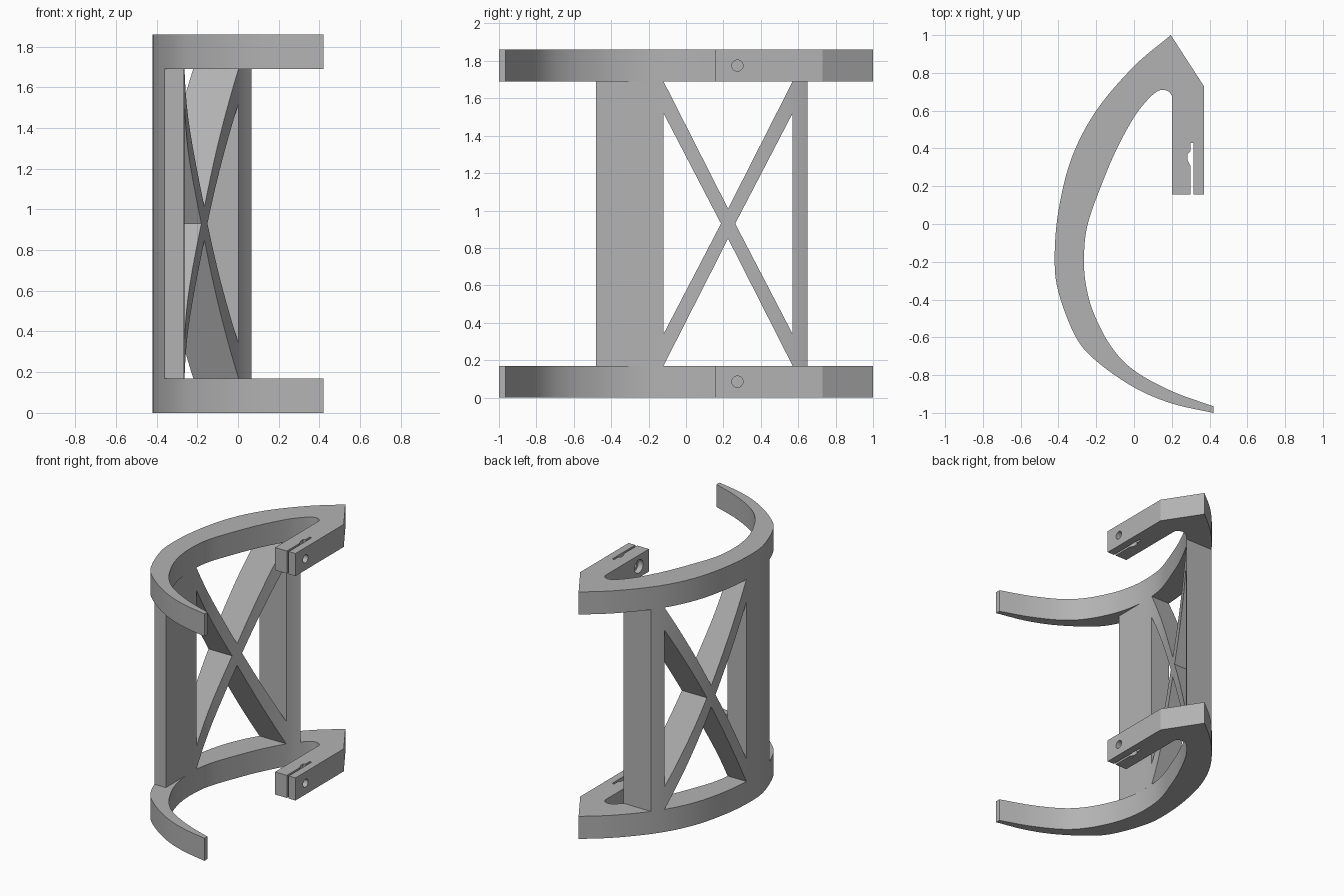
import bpy, bmesh, math
from mathutils import Matrix, Vector

if "Cube" in bpy.data.objects:
    bpy.data.objects.remove(bpy.data.objects["Cube"])

BAND = 0.17            # height of each hooked band
HEIGHT = 1.86
FRONT, BACK = -0.48, 0.65   # extent of the connecting wall

grey = bpy.data.materials.new("plain grey")
grey.use_nodes = True
grey.diffuse_color = (0.45, 0.45, 0.45, 1)
grey.node_tree.nodes["Principled BSDF"].inputs["Base Color"].default_value = grey.diffuse_color


def spline(pts, steps=6):
    """Smooth curve through the given points."""
    p = [Vector(q) for q in pts]
    p = [2 * p[0] - p[1]] + p + [2 * p[-1] - p[-2]]
    out = []
    for a, b, c, d in zip(p, p[1:], p[2:], p[3:]):
        for i in range(steps):
            t = i / steps
            out.append(0.5 * (2 * b + (c - a) * t + (2 * a - 5 * b + 4 * c - d) * t * t
                              + (3 * b - a - 3 * c + d) * t ** 3))
    return [tuple(v) for v in out] + [tuple(p[-2])]


def span(curve, lo, hi):
    """Part of a curve between two y values, with exact ends."""
    out = []
    for (x0, y0), (x1, y1) in zip(curve, curve[1:]):
        if lo < y0 < hi:
            out.append((x0, y0))
        for y in (lo, hi):
            if min(y0, y1) <= y < max(y0, y1):
                out.append((x0 + (x1 - x0) * (y - y0) / (y1 - y0), y))
    return out


def prism(name, outline, start, depth):
    """Solid from a closed 3D outline pushed along a vector."""
    bm = bmesh.new()
    face = bm.faces.new([bm.verts.new(Vector(p) + Vector(start)) for p in outline])
    top = bmesh.ops.extrude_face_region(bm, geom=[face])
    bmesh.ops.translate(bm, vec=depth,
                        verts=[g for g in top["geom"] if isinstance(g, bmesh.types.BMVert)])
    bmesh.ops.recalc_face_normals(bm, faces=bm.faces)
    return finish(name, bm)


def finish(name, bm):
    mesh = bpy.data.meshes.new(name)
    bm.to_mesh(mesh)
    bm.free()
    mesh.materials.append(grey)
    obj = bpy.data.objects.new(name, mesh)
    bpy.context.collection.objects.link(obj)
    return obj


def rod(name, radius, x0, x1, y, z):
    """Cylinder lying along x."""
    bm = bmesh.new()
    bmesh.ops.create_cone(bm, cap_ends=True, segments=32, radius1=radius, radius2=radius,
                          depth=x1 - x0, matrix=Matrix.Translation(((x0 + x1) / 2, y, z))
                          @ Matrix.Rotation(math.pi / 2, 4, 'Y'))
    return finish(name, bm)


def carve(obj, cutters):
    """Cut shapes out of a part, then shade it."""
    bpy.ops.object.select_all(action='DESELECT')
    bpy.context.view_layer.objects.active = obj
    obj.select_set(True)
    for c in cutters:
        c.hide_render = True
        mod = obj.modifiers.new("cut", 'BOOLEAN')
        mod.operation, mod.solver, mod.object = 'DIFFERENCE', 'EXACT', c
        bpy.ops.object.modifier_apply(modifier=mod.name)
        bpy.data.objects.remove(c)
    bpy.ops.object.shade_smooth_by_angle(angle=math.radians(25))


# Curves of the hook: outside from back to front, inside from front to back
outer = spline([(0.195, 1.0), (0, 0.835), (-0.2, 0.6), (-0.33, 0.35), (-0.4, 0.07),
                (-0.42, -0.18), (-0.4, -0.36), (-0.31, -0.595), (-0.2, -0.725),
                (0, -0.865), (0.2, -0.95), (0.42, -1.0)])
inner = spline([(0.42, -0.965), (0.2, -0.885), (0, -0.775), (-0.12, -0.65), (-0.21, -0.48),
                (-0.253, -0.33), (-0.265, -0.18), (-0.245, 0), (-0.165, 0.225), (-0.09, 0.4),
                (0, 0.565), (0.07, 0.655), (0.12, 0.7), (0.155, 0.71), (0.185, 0.7),
                (0.2, 0.68)])

# Clamp arm with its narrow slot
slot = [(0.298, 0.155), (0.298, 0.31), (0.283, 0.34), (0.283, 0.37), (0.298, 0.385),
        (0.298, 0.43), (0.314, 0.43), (0.314, 0.155)]
arm = [(0.2, 0.155)] + slot + [(0.37, 0.155), (0.37, 0.73)]

# Two hooked bands, each with a counterbored screw hole
for name, z in (("lower_hook", 0), ("upper_hook", HEIGHT - BAND)):
    band = prism(name, [(x, y, z) for x, y in outer + inner + arm], (0, 0, 0), (0, 0, BAND))
    mid = z + BAND / 2
    carve(band, [rod("screw_hole", 0.03, 0.15, 0.45, 0.275, mid),
                 rod("counterbore", 0.05, 0.15, 0.24, 0.275, mid)])

# Connecting wall; its inside runs straight near the front end
profile = span(outer, FRONT, BACK) + [(-0.265, FRONT)] + span(inner, -0.18, BACK)
wall = prism("truss_wall", [(x, y, BAND) for x, y in profile], (0, 0, 0),
             (0, 0, HEIGHT - 2 * BAND))

# Four triangular openings that leave a cross brace
y0, y1, yc = -0.12, 0.57, 0.225
zc, half, brace = HEIGHT / 2, HEIGHT / 2 - BAND, 0.17
openings = []
for s in (-1, 1):
    edge, far = zc + s * half, zc + s * (half + 0.1)
    side = y0 if s < 0 else y1
    gap = half - brace
    openings.append([(y0, edge), (y0, far), (y1, far), (y1, edge), (yc, zc + s * 0.08)])
    openings.append([(side, zc - gap), (side, zc + gap), (yc + s * 0.038, zc)])
carve(wall, [prism("opening", [(0, y, z) for y, z in o], (-0.6, 0, 0), (1.2, 0, 0))
             for o in openings])
